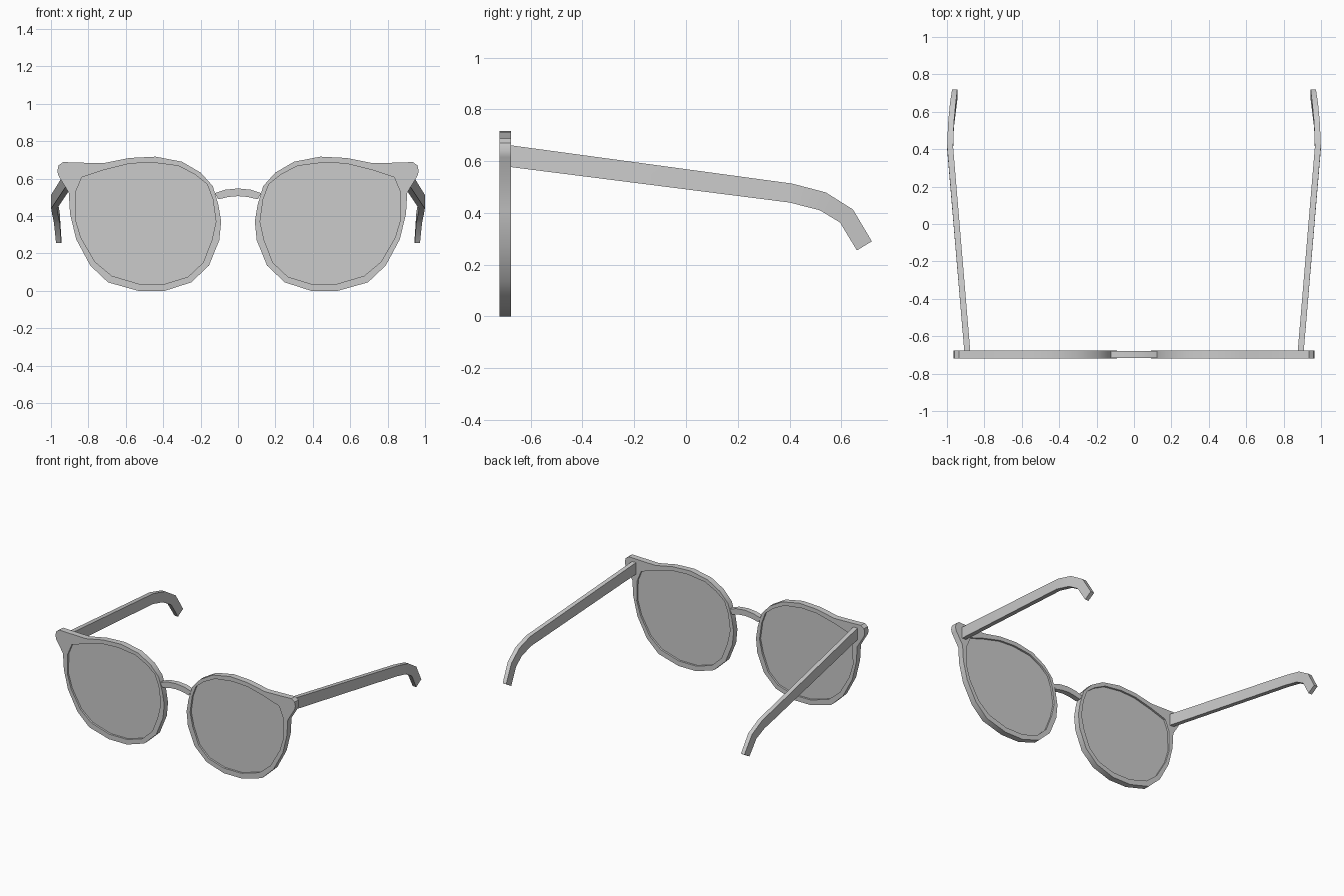
import bpy
import bmesh
import math

if "Cube" in bpy.data.objects:
    bpy.data.objects.remove(bpy.data.objects["Cube"])

grey = bpy.data.materials.new("soft_grey")
grey.diffuse_color = (0.6, 0.6, 0.6, 1)
grey.use_nodes = True
grey.node_tree.nodes["Principled BSDF"].inputs["Base Color"].default_value = grey.diffuse_color


def finish(ob, mirrored=True):
    """Material, merged seams, mirrored twin and smooth shading."""
    ob.data.materials.clear()
    ob.data.materials.append(grey)
    bm = bmesh.new()
    bm.from_mesh(ob.data)
    bmesh.ops.remove_doubles(bm, verts=bm.verts, dist=0.0005)
    bmesh.ops.recalc_face_normals(bm, faces=bm.faces)
    bm.to_mesh(ob.data)
    bm.free()
    if mirrored:
        mod = ob.modifiers.new("mirror", 'MIRROR')
        mod.use_clip = False
        mod.use_mirror_merge = False
    bpy.ops.object.select_all(action='DESELECT')
    ob.select_set(True)
    bpy.context.view_layer.objects.active = ob
    bpy.ops.object.shade_smooth_by_angle(angle=math.radians(32))


def plate(name, loops, y0, y1, mirrored=True):
    """Flat plate cut from (x, z) outlines, thick from y0 to y1."""
    cu = bpy.data.curves.new(name, 'CURVE')
    cu.dimensions = '2D'
    cu.fill_mode = 'BOTH'
    cu.extrude = (y1 - y0) / 2
    for loop in loops:
        sp = cu.splines.new('POLY')
        sp.points.add(len(loop) - 1)
        for p, (x, z) in zip(sp.points, loop):
            p.co = (x, z, 0, 1)
        sp.use_cyclic_u = True
    tmp = bpy.data.objects.new(name + "_outline", cu)
    bpy.context.collection.objects.link(tmp)
    bpy.context.view_layer.update()
    dg = bpy.context.evaluated_depsgraph_get()
    me = bpy.data.meshes.new_from_object(tmp.evaluated_get(dg))
    bpy.data.objects.remove(tmp)
    mid = (y0 + y1) / 2
    for v in me.vertices:
        x, z, d = v.co
        v.co = (x, mid - d, z)
    me.name = name
    ob = bpy.data.objects.new(name, me)
    bpy.context.collection.objects.link(ob)
    finish(ob, mirrored)
    return ob


# Rim outline with the upswept outer corner
outer = [(0.39, 0), (0.535, 0), (0.695, 0.045), (0.79, 0.135), (0.865, 0.275),
         (0.898, 0.41), (0.905, 0.525), (0.96, 0.615), (0.966, 0.64),
         (0.96, 0.67), (0.935, 0.688), (0.845, 0.685), (0.72, 0.682),
         (0.58, 0.71), (0.44, 0.717), (0.30, 0.69), (0.20, 0.632),
         (0.135, 0.56), (0.105, 0.46), (0.09, 0.37), (0.10, 0.27),
         (0.155, 0.135), (0.25, 0.045)]
# Lens opening
inner = [(0.39, 0.037), (0.53, 0.037), (0.675, 0.08), (0.765, 0.155),
         (0.84, 0.285), (0.87, 0.385), (0.867, 0.53), (0.835, 0.607),
         (0.72, 0.645), (0.58, 0.68), (0.46, 0.686), (0.32, 0.668),
         (0.23, 0.622), (0.165, 0.57), (0.135, 0.49), (0.118, 0.37),
         (0.14, 0.27), (0.187, 0.15), (0.267, 0.075)]
plate("rim", [outer, inner], -0.72, -0.676)

# Lens, seated slightly inside the rim
cx, cz = 0.495, 0.36
lens = [(cx + (x - cx) * 1.015, cz + (z - cz) * 1.015) for x, z in inner]
plate("lens", [lens], -0.706, -0.69)

# Arched nose bridge
top = [(-0.125, 0.522), (-0.07, 0.54), (0, 0.547), (0.07, 0.54), (0.125, 0.522)]
low = [(0.105, 0.489), (0.05, 0.502), (0, 0.506), (-0.05, 0.502), (-0.105, 0.489)]
plate("bridge", [top + low], -0.717, -0.679, mirrored=False)

# Temple arm: each station is (top y, top z, bottom y, bottom z, inner x, outer x)
stations = [(-0.685, 0.662, -0.685, 0.578, 0.875, 0.907),
            (0.41, 0.513, 0.40, 0.44, 0.967, 0.999),
            (0.54, 0.479, 0.517, 0.41, 0.963, 0.994),
            (0.645, 0.413, 0.595, 0.363, 0.953, 0.984),
            (0.718, 0.29, 0.66, 0.255, 0.945, 0.973)]
bm = bmesh.new()
rings = [[bm.verts.new(c) for c in ((xi, ty, tz), (xo, ty, tz), (xo, by, bz), (xi, by, bz))]
         for ty, tz, by, bz, xi, xo in stations]
for a, b in zip(rings, rings[1:]):
    for i in range(4):
        j = (i + 1) % 4
        bm.faces.new((a[i], a[j], b[j], b[i]))
bm.faces.new(rings[0])
bm.faces.new(rings[-1])
me = bpy.data.meshes.new("temple_arm")
bm.to_mesh(me)
bm.free()
arm = bpy.data.objects.new("temple_arm", me)
bpy.context.collection.objects.link(arm)
finish(arm)
